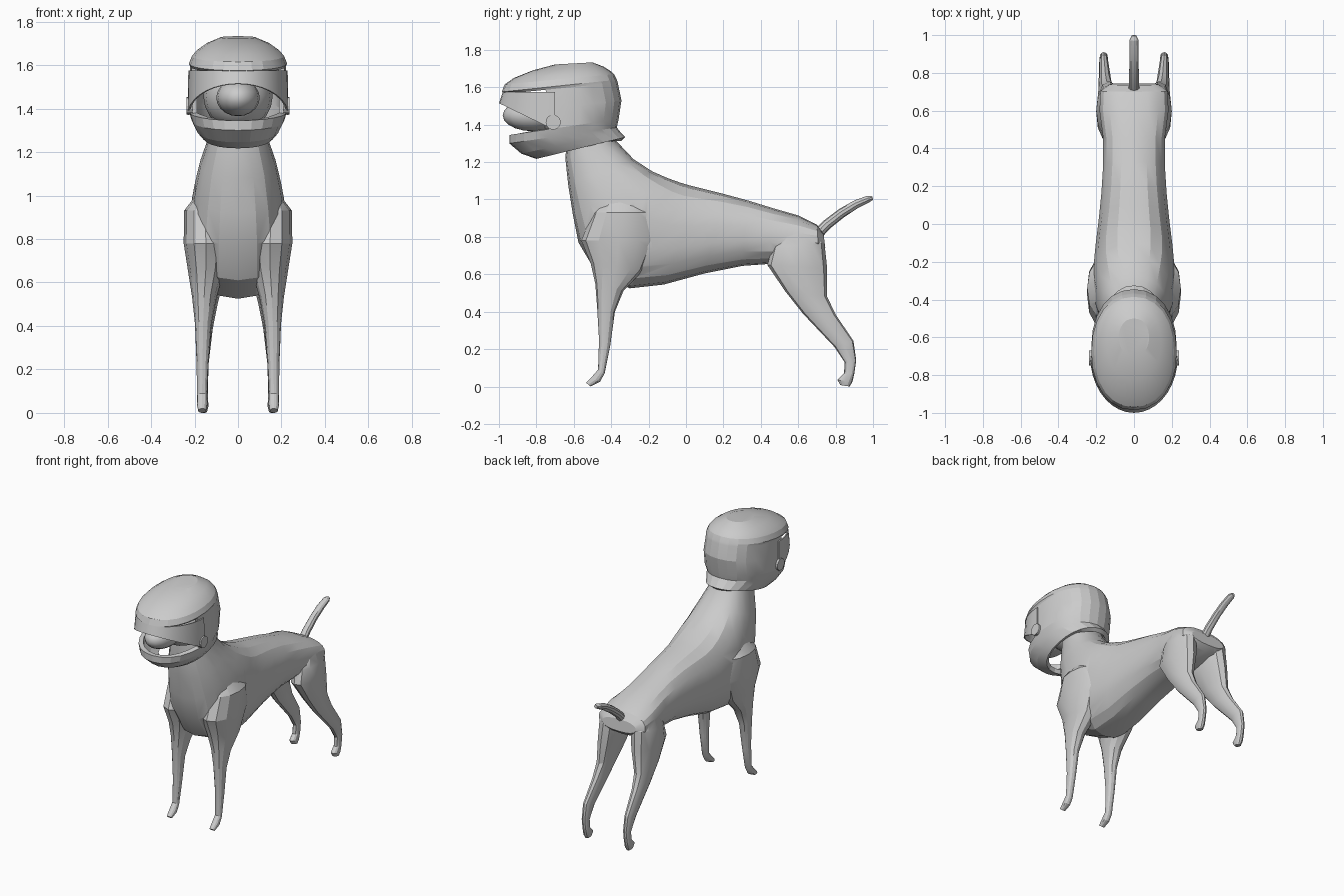
import bpy, bmesh, math
from mathutils import Vector

if "Cube" in bpy.data.objects:
    bpy.data.objects.remove(bpy.data.objects["Cube"])

grey = bpy.data.materials.new("light grey")
grey.diffuse_color = (0.6, 0.6, 0.6, 1)
grey.use_nodes = True
grey.node_tree.nodes["Principled BSDF"].inputs["Base Color"].default_value = grey.diffuse_color


def finish(bm, name):
    me = bpy.data.meshes.new(name)
    bm.to_mesh(me)
    bm.free()
    me.materials.append(grey)
    ob = bpy.data.objects.new(name, me)
    bpy.context.collection.objects.link(ob)
    return ob


def apply_all(ob):
    bpy.context.view_layer.objects.active = ob
    for m in list(ob.modifiers):
        bpy.ops.object.modifier_apply(modifier=m.name)


def smooth(ob, angle):
    bpy.ops.object.select_all(action='DESELECT')
    ob.select_set(True)
    bpy.context.view_layer.objects.active = ob
    bpy.ops.object.shade_smooth_by_angle(angle=math.radians(angle))


def loft(sections, sides=14, power=2.0, side=1):
    """Sections: front y, front z, back y, back z, centre x, half width."""
    bm = bmesh.new()
    rings = []
    for fy, fz, by, bz, cx, w in sections:
        ring = []
        for i in range(sides):
            a = 2 * math.pi * i / sides
            c, s = math.cos(a), math.sin(a)
            c = math.copysign(abs(c) ** (2 / power), c)
            s = math.copysign(abs(s) ** (2 / power), s)
            ring.append(bm.verts.new((side * (cx + w * s),
                                      (fy + by) / 2 + (fy - by) / 2 * c,
                                      (fz + bz) / 2 + (fz - bz) / 2 * c)))
        rings.append(ring)
    for r, q in zip(rings, rings[1:]):
        for i in range(sides):
            j = (i + 1) % sides
            bm.faces.new((r[i], r[j], q[j], q[i]))
    bm.faces.new(rings[0])
    bm.faces.new(rings[-1])
    bmesh.ops.recalc_face_normals(bm, faces=bm.faces)
    return bm, rings


# Body: neck, chest, belly and rump
body_sections = [
    (-.63, 1.40, -.42, 1.41, 0, .12), (-.645, 1.22, -.37, 1.31, 0, .135),
    (-.63, 1.08, -.28, 1.215, 0, .175), (-.605, .92, -.18, 1.15, 0, .20),
    (-.575, .77, -.10, 1.115, 0, .215), (-.48, .61, -.03, 1.09, 0, .215),
    (-.30, .525, .02, 1.075, 0, .205), (-.12, .545, .10, 1.055, 0, .19),
    (.10, .605, .20, 1.03, 0, .175), (.30, .645, .33, .995, 0, .165),
    (.44, .655, .46, .955, 0, .165), (.60, .67, .60, .915, 0, .185),
    (.71, .71, .70, .865, 0, .18), (.745, .74, .735, .82, 0, .13)]
body = finish(loft(body_sections, 18, 2.4)[0], "body")

front_leg = [
    (-.42, 1.02, -.30, 1.02, .13, .05), (-.50, .93, -.18, .93, .15, .098),
    (-.56, .78, -.16, .78, .148, .102), (-.51, .66, -.23, .62, .148, .08),
    (-.485, .55, -.335, .51, .155, .056), (-.475, .42, -.38, .40, .16, .038),
    (-.465, .25, -.405, .22, .163, .028), (-.47, .09, -.435, .07, .165, .023),
    (-.505, .05, -.46, .025, .165, .024), (-.535, .02, -.51, 0, .165, .018)]
hind_leg = [
    (.52, .85, .69, .84, .11, .06), (.46, .74, .74, .77, .12, .08),
    (.435, .65, .755, .63, .13, .07), (.53, .51, .755, .48, .145, .05),
    (.625, .39, .80, .385, .152, .036), (.795, .21, .895, .245, .16, .025),
    (.848, .13, .91, .14, .16, .022), (.845, .07, .90, .07, .16, .022),
    (.81, .035, .89, .025, .16, .024), (.825, .008, .875, 0, .16, .017)]
tail = [
    (.69, .84, .72, .79, 0, .03), (.74, .89, .77, .845, 0, .028),
    (.82, .95, .845, .905, 0, .026), (.90, .995, .92, .955, 0, .026),
    (.97, 1.02, .98, .985, 0, .024), (.995, 1.018, 1.0, .998, 0, .012)]

# Legs and tail merged into the body
limbs = [finish(loft(s, 12, 2.2, k)[0], n)
         for s, n in ((front_leg, "front_leg"), (hind_leg, "hind_leg")) for k in (1, -1)]
limbs.append(finish(loft(tail, 10)[0], "tail"))
for limb in limbs:
    m = body.modifiers.new("join", 'BOOLEAN')
    m.operation, m.solver, m.object = 'UNION', 'EXACT', limb
apply_all(body)
for limb in limbs:
    bpy.data.objects.remove(limb)
smooth(body, 22)

# Helmet shell with an open front and open bottom
shell = [
    (-.70, 1.722, -.50, 1.733, 0, .08), (-.82, 1.69, -.44, 1.71, 0, .145),
    (-.92, 1.65, -.40, 1.685, 0, .19), (-.97, 1.615, -.385, 1.67, 0, .212),
    (-.985, 1.575, -.37, 1.64, 0, .226), (-.965, 1.565, -.365, 1.625, 0, .22),
    (-.95, 1.46, -.345, 1.53, 0, .226), (-.945, 1.345, -.36, 1.43, 0, .226),
    (-.945, 1.30, -.37, 1.385, 0, .212), (-.88, 1.245, -.35, 1.36, 0, .19),
    (-.80, 1.217, -.325, 1.333, 0, .165)]
bm, rings = loft(shell, 24, 2.15)
opening = {v for r in rings[5:8] for v in r}
gone = [f for f in bm.faces if all(v in opening for v in f.verts)
        and f.calc_center_median().y < -.72]
gone.append(next(f for f in bm.faces if all(v in rings[-1] for v in f.verts)))
bmesh.ops.delete(bm, geom=gone, context='FACES')
helmet = finish(bm, "helmet_shell")
m = helmet.modifiers.new("thickness", 'SOLIDIFY')
m.thickness, m.offset = .03, -1
apply_all(helmet)
smooth(helmet, 15)

# Raised visor, with its lower edge sloping back to the hinges
bm = bmesh.new()
rows = []
for i in range(19):
    a = math.pi * (i / 18 - .5)
    x, y, d = .232 * math.sin(a), -.70 - .30 * math.cos(a), math.cos(a)
    rows.append([bm.verts.new((x * .985, y + .02 * d, 1.575)),
                 bm.verts.new((x, y, 1.37 + .145 * d))])
for p, q in zip(rows, rows[1:]):
    bm.faces.new((p[0], p[1], q[1], q[0]))
visor = finish(bm, "visor")
m = visor.modifiers.new("thickness", 'SOLIDIFY')
m.thickness, m.offset = .008, -1
apply_all(visor)
smooth(visor, 25)


def ball(name, loc, scale):
    bm = bmesh.new()
    bmesh.ops.create_uvsphere(bm, u_segments=16, v_segments=10, radius=1)
    for v in bm.verts:
        v.co = Vector(v.co[k] * scale[k] + loc[k] for k in range(3))
    smooth(finish(bm, name), 40)


# Head and muzzle inside the helmet
ball("head", (0, -.60, 1.46), (.16, .19, .16))
ball("muzzle", (0, -.82, 1.45), (.10, .16, .085))

# Visor hinges
for k in (1, -1):
    bpy.ops.mesh.primitive_cylinder_add(vertices=16, radius=.04, depth=.03,
                                        location=(k * .222, -.71, 1.413),
                                        rotation=(0, math.pi / 2, 0))
    hinge = bpy.context.object
    hinge.name = "visor_hinge"
    hinge.data.materials.append(grey)
